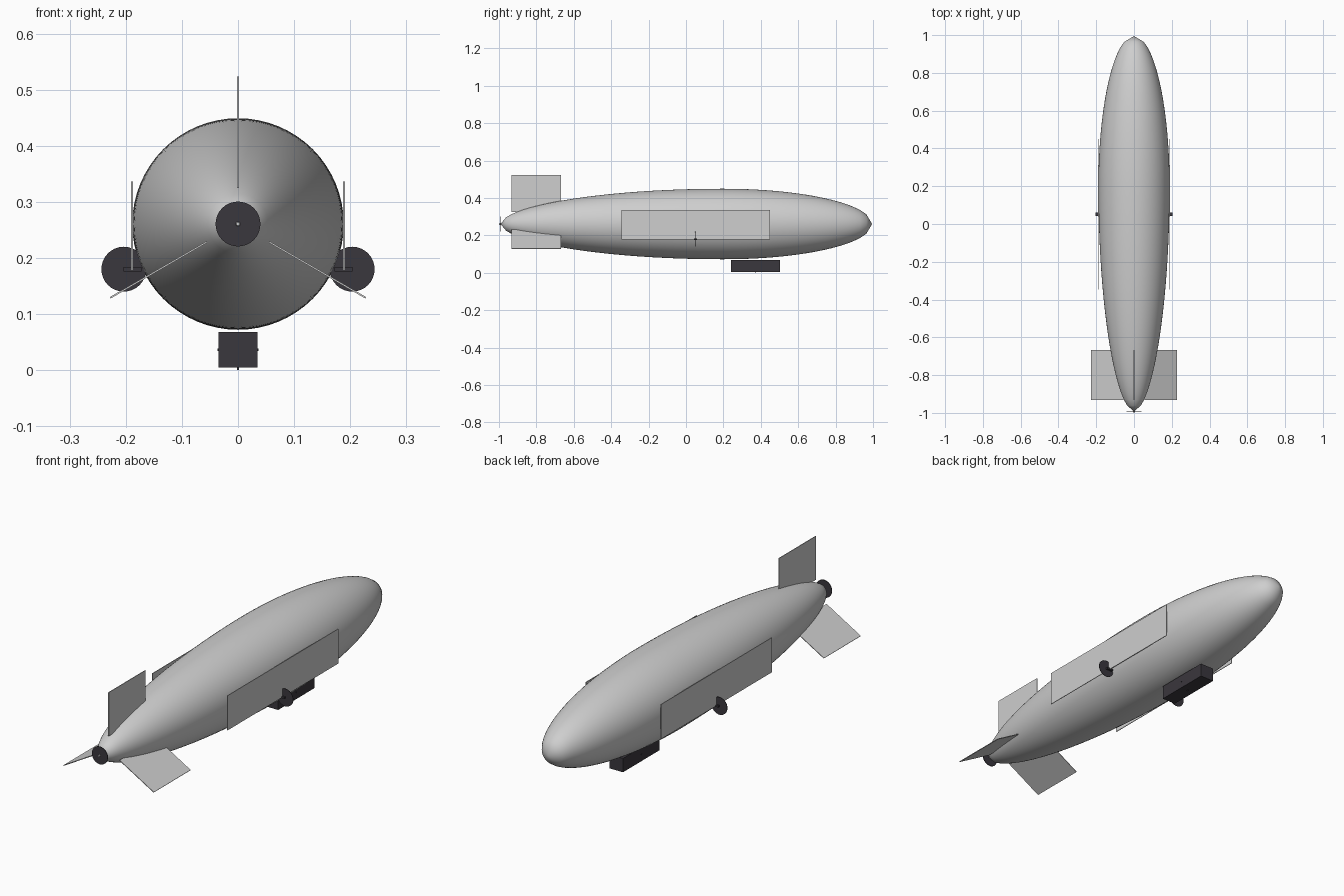
import bpy, bmesh, math
from mathutils import Matrix, Vector

if "Cube" in bpy.data.objects:
    bpy.data.objects.remove(bpy.data.objects["Cube"], do_unlink=True)

AXIS_Z = 0.2605   # height of the hull axis
RADIUS = 0.1885   # widest hull radius
WIDEST_Y = 0.2


def material(name, color):
    m = bpy.data.materials.new(name)
    m.use_nodes = True
    m.diffuse_color = (*color, 1)
    m.node_tree.nodes["Principled BSDF"].inputs["Base Color"].default_value = (*color, 1)
    return m


GREY = material("light grey", (0.62, 0.62, 0.62))
DARK = material("charcoal", (0.042, 0.038, 0.047))


def finish(name, bm, mat):
    bmesh.ops.recalc_face_normals(bm, faces=bm.faces)
    mesh = bpy.data.meshes.new(name)
    bm.to_mesh(mesh)
    bm.free()
    mesh.materials.append(mat)
    ob = bpy.data.objects.new(name, mesh)
    bpy.context.collection.objects.link(ob)
    return ob


def box(name, low, high, mat, spin=0):
    """Box between two corners, optionally turned about the hull axis."""
    low, high = Vector(low), Vector(high)
    bm = bmesh.new()
    place = Matrix.Translation((low + high) / 2) @ Matrix.Diagonal((*(high - low), 1))
    bmesh.ops.create_cube(bm, size=1, matrix=place)
    axis = Vector((0, 0, AXIS_Z))
    bmesh.ops.rotate(bm, verts=bm.verts, cent=axis, matrix=Matrix.Rotation(spin, 3, 'Y'))
    return finish(name, bm, mat)


def cone(name, center, r1, r2, depth, mat, sides=32):
    """Cone or disc along y; r1 is the radius at the front end."""
    bm = bmesh.new()
    place = Matrix.Translation(center) @ Matrix.Rotation(-math.pi / 2, 4, 'X')
    bmesh.ops.create_cone(bm, cap_ends=True, segments=sides, radius1=r1, radius2=r2,
                          depth=depth, matrix=place)
    return finish(name, bm, mat)


def hull_radius(y):
    if y > WIDEST_Y:
        u, power = (y - WIDEST_Y) / 0.795, 0.5
    else:
        u, power = (WIDEST_Y - y) / 1.192, 0.55
    return RADIUS * max(0, 1 - u * u) ** power


# Hull: lathed teardrop with its blunt end at the back
STEPS, SIDES = 64, 64
tail, nose = WIDEST_Y - 1.192, WIDEST_Y + 0.795
bm = bmesh.new()
rings = []
for i in range(1, STEPS):
    y = tail + (nose - tail) * i / STEPS
    r = hull_radius(y)
    rings.append([bm.verts.new((r * math.cos(a), y, AXIS_Z + r * math.sin(a)))
                  for a in (math.tau * k / SIDES for k in range(SIDES))])
tips = [bm.verts.new((0, y, AXIS_Z)) for y in (tail, nose)]
for k in range(SIDES):
    n = (k + 1) % SIDES
    for a, b in zip(rings, rings[1:]):
        bm.faces.new((a[k], a[n], b[n], b[k]))
    bm.faces.new((tips[0], rings[0][n], rings[0][k]))
    bm.faces.new((tips[1], rings[-1][k], rings[-1][n]))
for f in bm.faces:
    f.smooth = True
finish("hull", bm, GREY)

# Three tail fins around the axis
for name, turn in (("top_fin", 0), ("left_fin", 120), ("right_fin", 240)):
    box(name, (-0.0015, -0.932, AXIS_Z + 0.064), (0.0015, -0.667, AXIS_Z + 0.263),
        GREY, math.radians(turn))

# Tail propeller disc and its hub
cone("tail_propeller", (0, -0.994, AXIS_Z), 0.04, 0.04, 0.003, DARK)
cone("tail_hub", (0, -0.994, AXIS_Z), 0.003, 0.006, 0.012, GREY, 10)

# Side panels with their propellers and shafts
for side, s in (("left", 1), ("right", -1)):
    def span(a, b):
        return sorted((s * a, s * b))
    x0, x1 = span(0.1875, 0.1905)
    box(side + "_panel", (x0, -0.346, 0.178), (x1, 0.45, 0.336), GREY)
    x0, x1 = span(0.172, 0.204)
    box(side + "_shaft", (x0, 0.042, 0.176), (x1, 0.06, 0.184), DARK)
    cone(side + "_propeller", (s * 0.2035, 0.05, 0.18), 0.04, 0.04, 0.002, DARK)

# Gondola with a small pin on each side and below
box("gondola", (-0.0345, 0.24, 0.005), (0.0345, 0.503, 0.068), DARK)
box("cross_pin", (-0.0365, 0.368, 0.034), (0.0365, 0.373, 0.039), DARK)
box("bottom_pin", (-0.002, 0.368, 0), (0.002, 0.373, 0.006), DARK)
